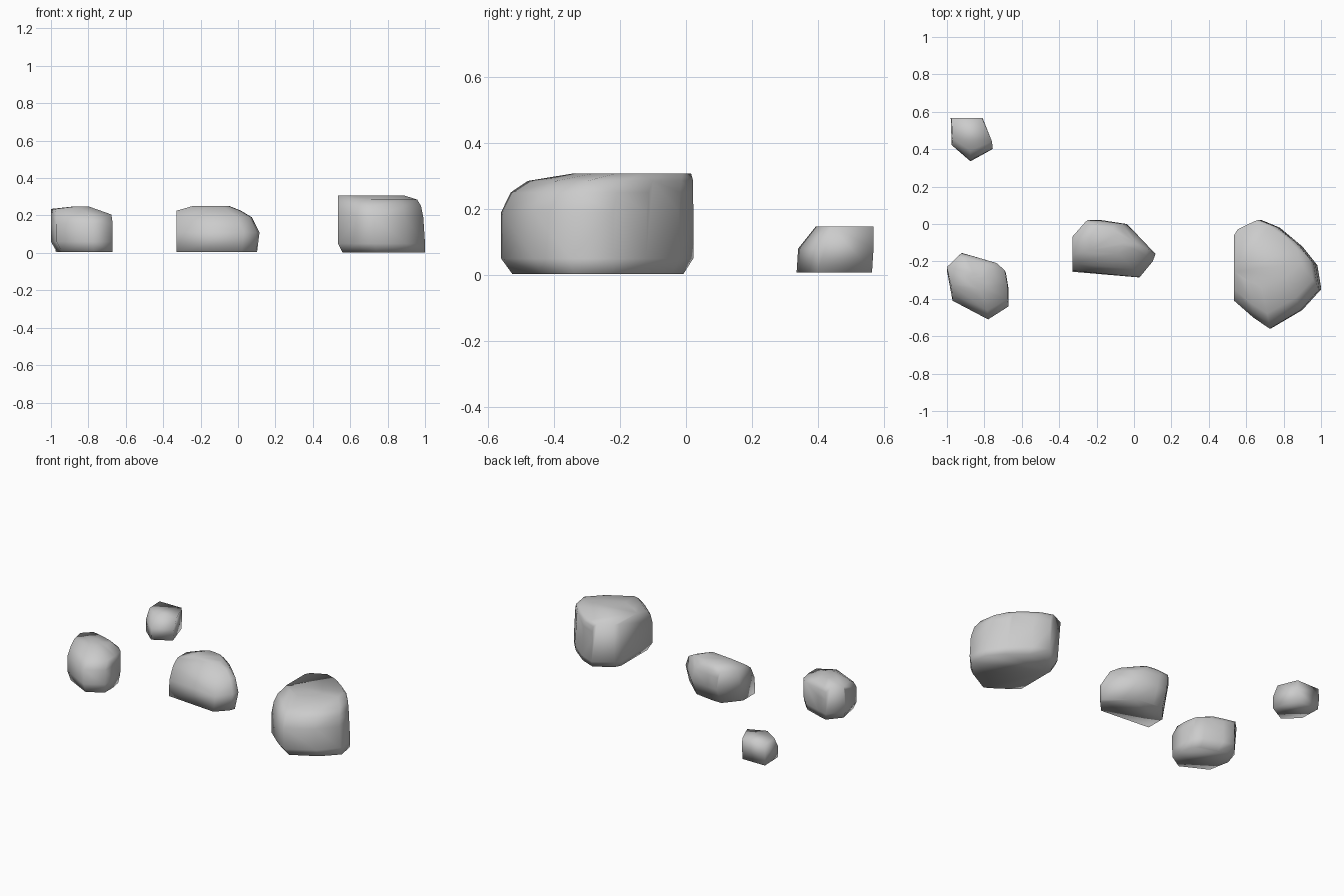
import bpy, bmesh


def rock(name, outline, levels):
    """Hull of one outline repeated at several heights.
    Each level: (z, scale x, scale y, fixed x, fixed y)."""
    bm = bmesh.new()
    for z, sx, sy, ax, ay in levels:
        for x, y in outline:
            bm.verts.new((ax + (x - ax) * sx, ay + (y - ay) * sy, z))
    res = bmesh.ops.convex_hull(bm, input=bm.verts[:])
    inside = {g for g in res["geom_interior"] + res["geom_unused"]
              if isinstance(g, bmesh.types.BMVert)}
    bmesh.ops.delete(bm, geom=list(inside), context="VERTS")
    bmesh.ops.remove_doubles(bm, verts=bm.verts[:], dist=0.012)
    bmesh.ops.recalc_face_normals(bm, faces=bm.faces[:])
    for f in bm.faces:
        f.smooth = True
    me = bpy.data.meshes.new(name)
    bm.to_mesh(me)
    bm.free()
    ob = bpy.data.objects.new(name, me)
    bpy.context.collection.objects.link(ob)


# large rock on the right
rock("large_rock",
     [(.535, -.41), (.64, -.50), (.73, -.56), (.90, -.46), (1.0, -.35), (.98, -.22),
      (.90, -.12), (.78, -.02), (.68, .022), (.56, -.05), (.535, -.10)],
     [(.003, .95, .89, 1.0, -.25), (.05, 1, 1, .535, 0), (.19, .98, 1, .535, 0),
      (.25, .955, .95, .535, .02), (.285, .91, .86, .535, .02),
      (.307, .76, .62, .535, .005)])

# middle rock, its front leaning back
rock("middle_rock",
     [(-.33, -.25), (.03, -.285), (.10, -.20), (.115, -.16), (.02, -.06),
      (-.04, 0), (-.17, .02), (-.24, .022), (-.33, -.10)],
     [(.004, .97, .85, -.33, -.285), (.11, 1, 1, -.33, 0), (.19, .91, .85, -.33, .01),
      (.225, .78, .65, -.33, -.01), (.252, .42, .45, -.17, -.05)])

# rock at the front left
rock("left_rock",
     [(-1.0, -.25), (-.97, -.41), (-.78, -.51), (-.67, -.44), (-.67, -.35),
      (-.685, -.26), (-.73, -.215), (-.85, -.175), (-.92, -.155)],
     [(.006, .90, .88, -.69, -.43), (.06, 1, 1, 0, 0), (.155, 1, 1, 0, 0),
      (.205, .98, .86, -1.0, -.17), (.235, .72, .6, -1.0, -.2),
      (.248, .25, .25, -.84, -.3)])

# small block-like rock at the back left
rock("small_rock",
     [(-.98, .568), (-.975, .42), (-.875, .335), (-.755, .40), (-.81, .568)],
     [(.008, .96, .98, -.86, .335), (.08, 1, .98, 0, .568), (.147, .96, .75, -.87, .568)])
